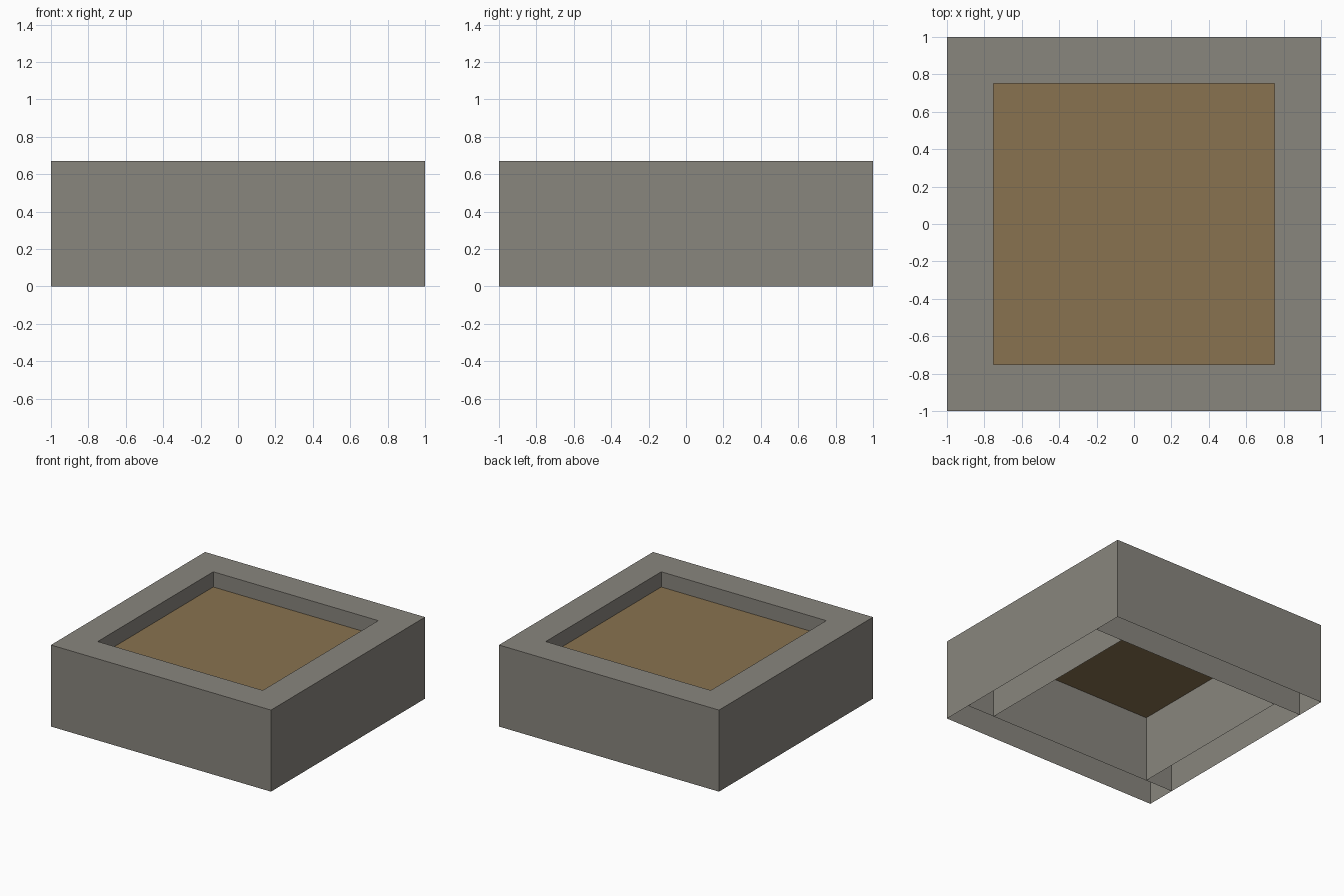
import bpy
import bmesh

if "Cube" in bpy.data.objects:
    bpy.data.objects.remove(bpy.data.objects["Cube"])

HEIGHT = 0.67      # top of the rim
SOIL_Z = 0.545     # soil level inside the planter
OUT, INN = 1.0, 0.75


def material(name, rgb):
    m = bpy.data.materials.new(name)
    m.diffuse_color = (*rgb, 1.0)
    m.use_nodes = True
    m.node_tree.nodes["Principled BSDF"].inputs["Base Color"].default_value = m.diffuse_color
    return m


stone = material("stone grey", (0.25, 0.238, 0.208))
soil_brown = material("soil brown", (0.25, 0.17, 0.08))


def add_object(name, bm, mat):
    mesh = bpy.data.meshes.new(name)
    bm.to_mesh(mesh)
    bm.free()
    mesh.materials.append(mat)
    obj = bpy.data.objects.new(name, mesh)
    bpy.context.collection.objects.link(obj)
    return obj


def hollow_wall(name, x0, x1, y0, y1, ends=True):
    """Wall block open underneath; ends=False leaves out the faces along y that butt a neighbour."""
    bm = bmesh.new()
    bmesh.ops.create_cube(bm, size=1.0)
    for v in bm.verts:
        v.co.x = x1 if v.co.x > 0 else x0
        v.co.y = y1 if v.co.y > 0 else y0
        v.co.z = HEIGHT if v.co.z > 0 else 0.0
    bm.normal_update()
    drop = [f for f in bm.faces
            if f.normal.z < -0.5 or (not ends and abs(f.normal.y) > 0.5)]
    bmesh.ops.delete(bm, geom=drop, context='FACES')
    return add_object(name, bm, stone)


# Front and back walls run the full width
hollow_wall("front_wall", -OUT, OUT, -OUT, -INN)
hollow_wall("back_wall", -OUT, OUT, INN, OUT)

# Side walls fit between them
hollow_wall("left_wall", -OUT, -INN, -INN, INN, ends=False)
hollow_wall("right_wall", INN, OUT, -INN, INN, ends=False)

# Soil sheet, sunk below the rim
bm = bmesh.new()
bmesh.ops.create_grid(bm, x_segments=1, y_segments=1, size=INN)
for v in bm.verts:
    v.co.z = SOIL_Z
add_object("soil", bm, soil_brown)
